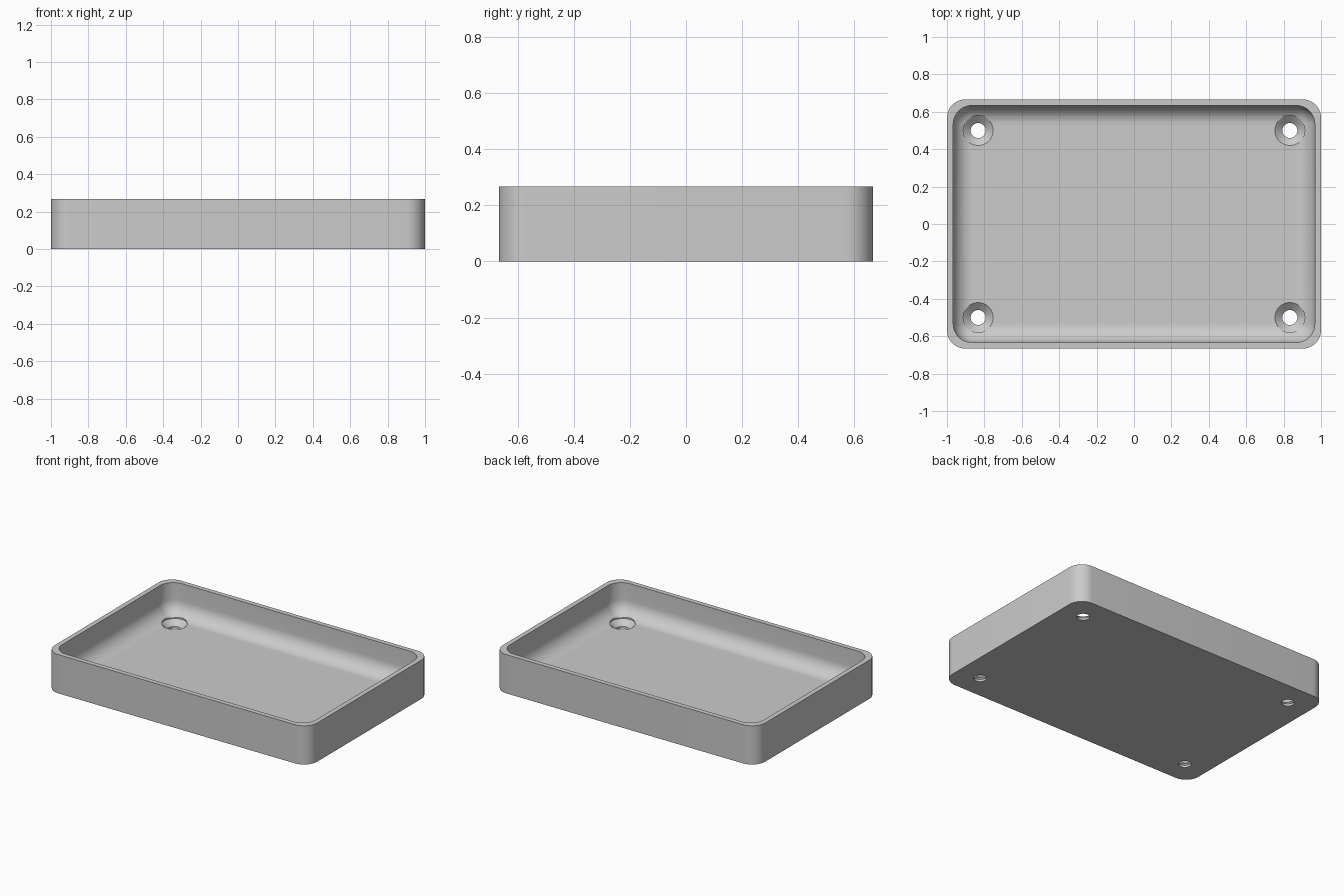
import bpy, bmesh, math

cube = bpy.data.objects.get("Cube")
if cube:
    bpy.data.objects.remove(cube, do_unlink=True)

# Overall sizes
HALF_X, HALF_Y, HEIGHT = 1.0, 0.6667, 0.2667
WALL, FLOOR, RADIUS = 0.0333, 0.05, 0.1
HOLE_X, HOLE_Y = 0.8333, 0.5
CORNER_STEPS, FILLET_STEPS = 12, 10

grey = bpy.data.materials.new("light grey")
grey.use_nodes = True
colour = (0.6, 0.6, 0.6, 1)
grey.diffuse_color = colour
grey.node_tree.nodes["Principled BSDF"].inputs["Base Color"].default_value = colour


def rounded_ring(bm, inset, radius, z):
    """Ring of vertices around a rounded rectangle."""
    ring = []
    cx, cy = HALF_X - inset - radius, HALF_Y - inset - radius
    for quarter, (sx, sy) in enumerate([(1, 1), (-1, 1), (-1, -1), (1, -1)]):
        for i in range(CORNER_STEPS + 1):
            a = (quarter + i / CORNER_STEPS) * math.pi / 2
            ring.append(bm.verts.new((sx * cx + radius * math.cos(a),
                                      sy * cy + radius * math.sin(a), z)))
    return ring


def finish(bm, name):
    bmesh.ops.remove_doubles(bm, verts=bm.verts, dist=0.0001)
    bmesh.ops.recalc_face_normals(bm, faces=bm.faces)
    mesh = bpy.data.meshes.new(name)
    bm.to_mesh(mesh)
    bm.free()
    mesh.materials.append(grey)
    obj = bpy.data.objects.new(name, mesh)
    bpy.context.collection.objects.link(obj)
    return obj


def loft(bm, rings):
    """Bridge neighbouring rings and cap both ends."""
    for low, high in zip(rings, rings[1:]):
        for i in range(len(low)):
            j = (i + 1) % len(low)
            bm.faces.new((low[i], low[j], high[j], high[i]))
    bm.faces.new(rings[0])
    bm.faces.new(rings[-1])


# Tray: outer wall, flat rim, inner wall, then a round fillet into the floor
bm = bmesh.new()
rings = [rounded_ring(bm, 0, RADIUS, 0),
         rounded_ring(bm, 0, RADIUS, HEIGHT),
         rounded_ring(bm, WALL, RADIUS, HEIGHT)]
for i in range(FILLET_STEPS + 1):
    t = i / FILLET_STEPS * math.pi / 2
    rings.append(rounded_ring(bm, WALL + RADIUS * (1 - math.cos(t)),
                              RADIUS * math.cos(t),
                              FLOOR + RADIUS * (1 - math.sin(t))))
loft(bm, rings)
tray = finish(bm, "tray")

# Countersunk screw holes: (radius, height) profile of the cutter
profile = [(0.04, -0.05), (0.04, 0.015), (0.08, FLOOR), (0.08, 0.12)]
bm = bmesh.new()
for sx in (-1, 1):
    for sy in (-1, 1):
        loft(bm, [[bm.verts.new((sx * HOLE_X + r * math.cos(k * math.tau / 40),
                                 sy * HOLE_Y + r * math.sin(k * math.tau / 40), z))
                   for k in range(40)] for r, z in profile])
cutter = finish(bm, "screw_hole_cutter")
cutter.hide_render = True

cut = tray.modifiers.new("screw holes", "BOOLEAN")
cut.operation = "DIFFERENCE"
cut.solver = "EXACT"
cut.object = cutter

bpy.ops.object.select_all(action="DESELECT")
tray.select_set(True)
bpy.context.view_layer.objects.active = tray
bpy.ops.object.modifier_apply(modifier=cut.name)
bpy.data.objects.remove(cutter, do_unlink=True)
bpy.ops.object.shade_smooth_by_angle(angle=math.radians(30))
